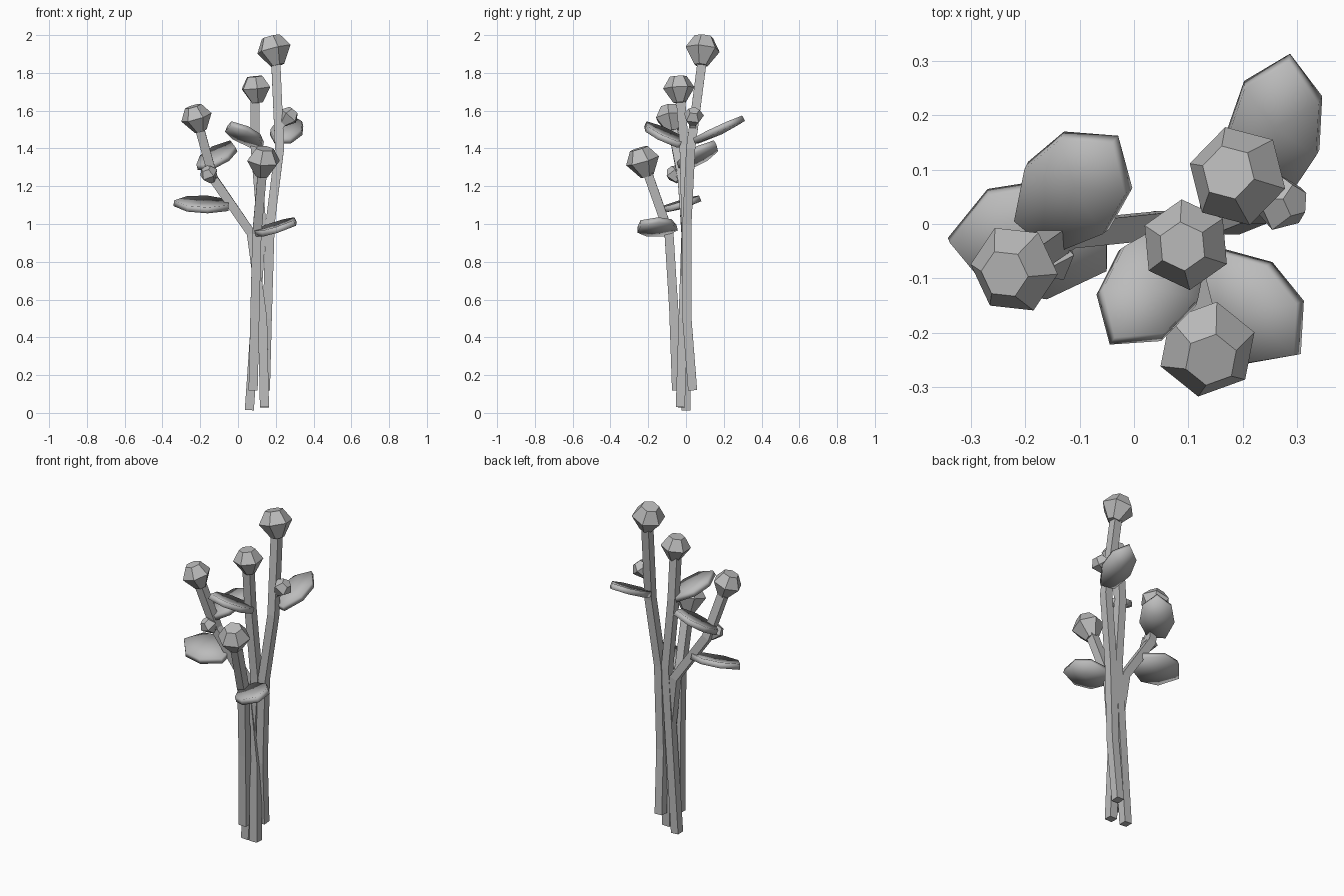
import bpy, bmesh, math
from mathutils import Vector

if "Cube" in bpy.data.objects:
    bpy.data.objects.remove(bpy.data.objects["Cube"])

grey = bpy.data.materials.new("plain_grey")
grey.use_nodes = True
colour = (0.5, 0.5, 0.5, 1)
grey.diffuse_color = colour
grey.node_tree.nodes["Principled BSDF"].inputs["Base Color"].default_value = colour
UP = Vector((0, 0, 1))


def finish(name, bm):
    bmesh.ops.recalc_face_normals(bm, faces=bm.faces)
    mesh = bpy.data.meshes.new(name)
    bm.to_mesh(mesh)
    bm.free()
    mesh.materials.append(grey)
    ob = bpy.data.objects.new(name, mesh)
    bpy.context.collection.objects.link(ob)
    return ob


def loft(name, path, radii, sides, turn):
    """Closed faceted tube through the path points."""
    path = [Vector(p) for p in path]
    bm = bmesh.new()
    rings = []
    for i, p in enumerate(path):
        along = path[min(i + 1, len(path) - 1)] - path[max(i - 1, 0)]
        rot = UP.rotation_difference(along.normalized())
        ring = []
        for k in range(sides):
            a = math.radians(turn) + math.tau * k / sides
            ring.append(bm.verts.new(p + rot @ Vector((math.cos(a), math.sin(a), 0)) * radii[i]))
        rings.append(ring)
    for low, high in zip(rings, rings[1:]):
        for k in range(sides):
            n = (k + 1) % sides
            bm.faces.new((low[k], low[n], high[n], high[k]))
    bm.faces.new(rings[0])
    bm.faces.new(rings[-1])
    return finish(name, bm)


def stem(name, path, turn=45):
    return loft(name, path, [0.034] * len(path), 4, turn)


def bloom(name, centre, axis, size, turn, sides=6):
    """Cut-gem head: narrow base, wide waist, flat top."""
    c, d = Vector(centre), Vector(axis).normalized() * size
    path = [c - d * 0.95, c, c + d * 0.75]
    return loft(name, path, [size * 0.4, size * 1.02, size * 0.55], sides, turn)


def leaf(name, base, tip, width, roll=0.0):
    """Thick, slightly cupped leaf; roll raises its left edge."""
    base, tip = Vector(base), Vector(tip)
    along = tip - base
    side = UP.cross(along).normalized()
    side = (side + UP * roll).normalized()
    normal = along.cross(side).normalized()
    half = [(0, 0.25), (0.38, 0.5), (0.75, 0.42)]
    outline = half + [(1, 0)] + [(u, -v) for u, v in reversed(half)]
    bm = bmesh.new()
    rim = [bm.verts.new(base + along * u + side * v * width) for u, v in outline]
    mid = bm.verts.new(base + along * 0.5 - normal * 0.012)
    for a, b in zip(rim, rim[1:] + rim[:1]):
        bm.faces.new((mid, a, b))
    ob = finish(name, bm)
    solid = ob.modifiers.new("thickness", 'SOLIDIFY')
    solid.thickness = 0.032
    solid.offset = 0
    bpy.ops.object.select_all(action='DESELECT')
    ob.select_set(True)
    bpy.context.view_layer.objects.active = ob
    bpy.ops.object.shade_smooth_by_angle(angle=math.radians(30))
    return ob


# Main stems
stem("tall_stem", [(0.145, 0.035, 0.12), (0.155, 0.005, 0.5), (0.17, 0.005, 1),
                   (0.22, 0.025, 1.4), (0.2, 0.085, 1.86)])
stem("middle_stem", [(0.06, 0, 0.015), (0.1, 0, 0.6), (0.125, 0, 1),
                     (0.09, -0.01, 1.42), (0.09, -0.03, 1.68)])
stem("side_stem", [(0.14, -0.03, 0.03), (0.13, -0.015, 0.5), (0.07, 0, 0.95),
                   (-0.13, -0.02, 1.24), (-0.21, -0.075, 1.53)])
stem("front_stem", [(0.08, -0.05, 0.12), (0.09, -0.065, 0.55),
                    (0.1, -0.09, 0.95), (0.13, -0.21, 1.29)])

# Flower heads
bloom("tall_flower", (0.19, 0.088, 1.925), (-0.25, 0.1, 1), 0.092, 45)
bloom("middle_flower", (0.095, -0.038, 1.72), (-0.1, -0.05, 1), 0.082, 35)
bloom("side_flower", (-0.22, -0.083, 1.565), (-0.3, -0.15, 1), 0.082, 55)
bloom("front_flower", (0.135, -0.23, 1.335), (0.1, -0.3, 1), 0.09, 20)

# Small buds on short stalks
loft("right_bud_stalk", [(-0.12, -0.02, 1.24), (-0.155, -0.055, 1.265)], [0.025, 0.025], 4, 45)
bloom("right_bud", (-0.155, -0.06, 1.265), (-0.3, -0.35, 0.6), 0.05, 10, 5)
loft("left_bud_stalk", [(0.215, 0.035, 1.5), (0.265, 0.04, 1.57)], [0.022, 0.022], 4, 45)
bloom("left_bud", (0.27, 0.04, 1.57), (0.6, 0.05, 0.7), 0.055, 30, 5)

# Leaves
leaf("back_leaf", (0.235, 0.05, 1.44), (0.285, 0.305, 1.56), 0.17)
leaf("upper_side_leaf", (-0.18, -0.02, 1.3), (-0.035, 0.155, 1.43), 0.19)
leaf("lower_side_leaf", (-0.05, -0.03, 1.1), (-0.34, -0.03, 1.11), 0.22, -0.3)
leaf("upper_front_leaf", (0.1, -0.02, 1.42), (-0.04, -0.215, 1.53), 0.17)
leaf("lower_front_leaf", (0.12, -0.08, 0.965), (0.3, -0.24, 1.005), 0.19, 0.35)
